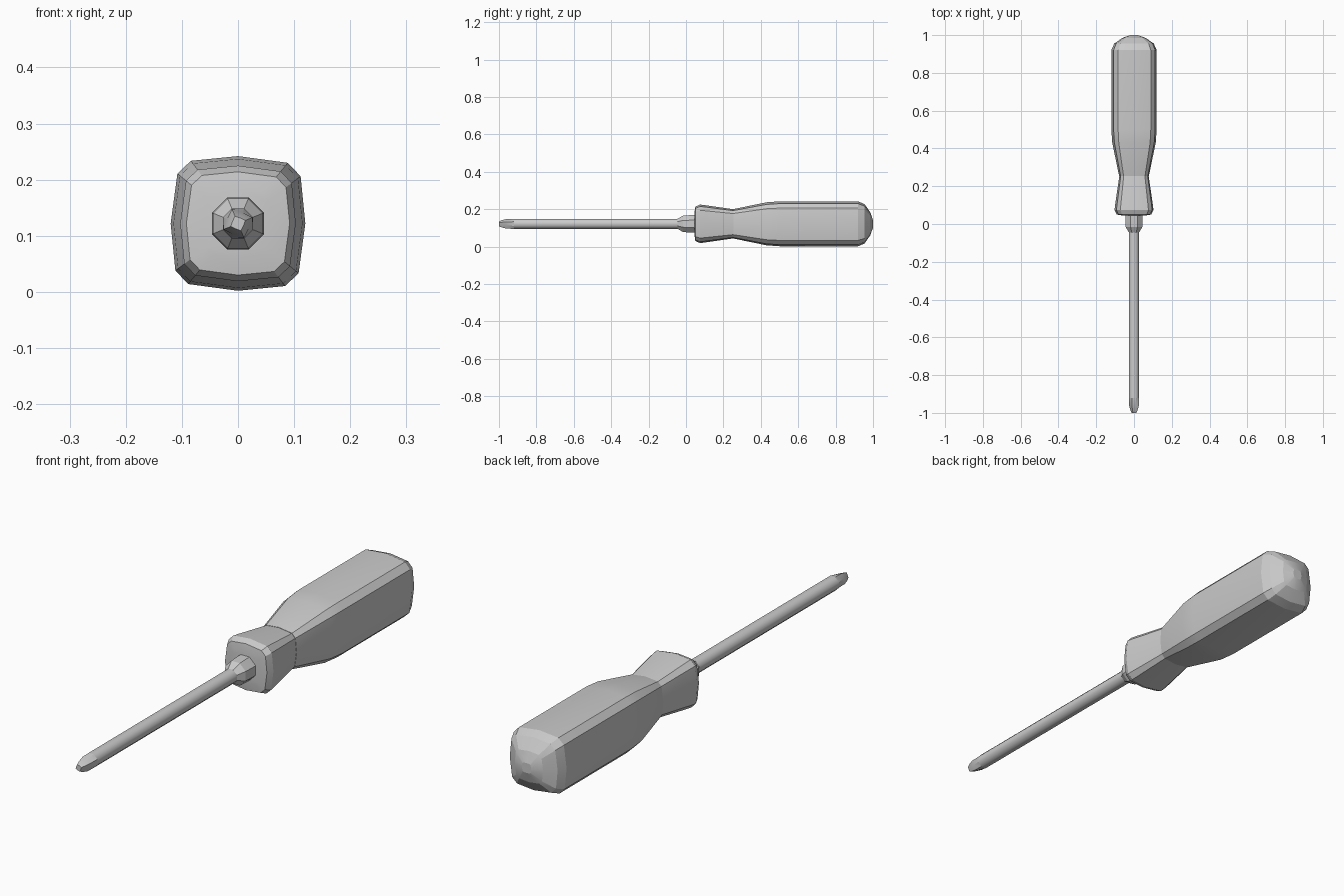
import bpy, bmesh, math

if "Cube" in bpy.data.objects:
    bpy.data.objects.remove(bpy.data.objects["Cube"])

AXIS_Z = 0.122

grey = bpy.data.materials.new("plain grey")
grey.use_nodes = True
GREY = (0.6, 0.6, 0.6, 1)
grey.diffuse_color = GREY
grey.node_tree.nodes["Principled BSDF"].inputs["Base Color"].default_value = GREY


def soft_square(r):
    """Square section with clipped corners and slightly bulging sides."""
    quarter = [(r, 0), (0.93 * r, 0.7 * r), (0.74 * r, 0.9 * r)]
    pts = []
    for k in range(4):
        c, s = round(math.cos(k * math.pi / 2)), round(math.sin(k * math.pi / 2))
        pts += [(c * x - s * z, s * x + c * z) for x, z in quarter]
    return pts


def octagon(r):
    return [(r * math.cos(a), r * math.sin(a))
            for a in (math.pi / 8 + k * math.pi / 4 for k in range(8))]


def fluted(r):
    """Octagon with alternate corners pulled in, for the cross-shaped tip."""
    return [(x * f, z * f) for (x, z), f in zip(octagon(r), [1, 0.75] * 4)]


def loft(name, stations, smooth=25):
    """Skin a row of (y, section) stations and close both ends."""
    bm = bmesh.new()
    rings = [[bm.verts.new((x, y, z + AXIS_Z)) for x, z in sec] for y, sec in stations]
    for a, b in zip(rings, rings[1:]):
        n = len(a)
        for i in range(n):
            j = (i + 1) % n
            bm.faces.new((a[i], a[j], b[j], b[i]))
    bm.faces.new(rings[0])
    bm.faces.new(rings[-1])
    bmesh.ops.recalc_face_normals(bm, faces=bm.faces)
    mesh = bpy.data.meshes.new(name)
    bm.to_mesh(mesh)
    bm.free()
    mesh.materials.append(grey)
    obj = bpy.data.objects.new(name, mesh)
    bpy.context.collection.objects.link(obj)
    bpy.ops.object.select_all(action="DESELECT")
    obj.select_set(True)
    bpy.context.view_layer.objects.active = obj
    bpy.ops.object.shade_smooth_by_angle(angle=math.radians(smooth))
    return obj


# Grip with waisted neck and domed butt
loft("handle_grip", [(y, soft_square(r)) for y, r in [
    (0.255, 0.079), (0.43, 0.115), (0.50, 0.12), (0.92, 0.12),
    (0.955, 0.105), (0.985, 0.062), (1.0, 0.02)]], 15)

# Flared guard in front of the grip
loft("handle_guard", [(y, soft_square(r)) for y, r in [
    (0.045, 0.06), (0.05, 0.092), (0.075, 0.103), (0.10, 0.1), (0.26, 0.077)]])

# Collar where the shaft enters the handle
loft("collar", [(y, octagon(r)) for y, r in [
    (-0.05, 0.026), (-0.015, 0.048), (0.02, 0.05), (0.05, 0.05)]])

# Shaft and cross-shaped tip
loft("shaft", [(y, octagon(r)) for y, r in [(-0.92, 0.029), (-0.03, 0.029)]], 50)
loft("tip", [(-0.92, octagon(0.029)), (-0.96, fluted(0.028)),
             (-0.985, fluted(0.021)), (-1.0, fluted(0.014))])
